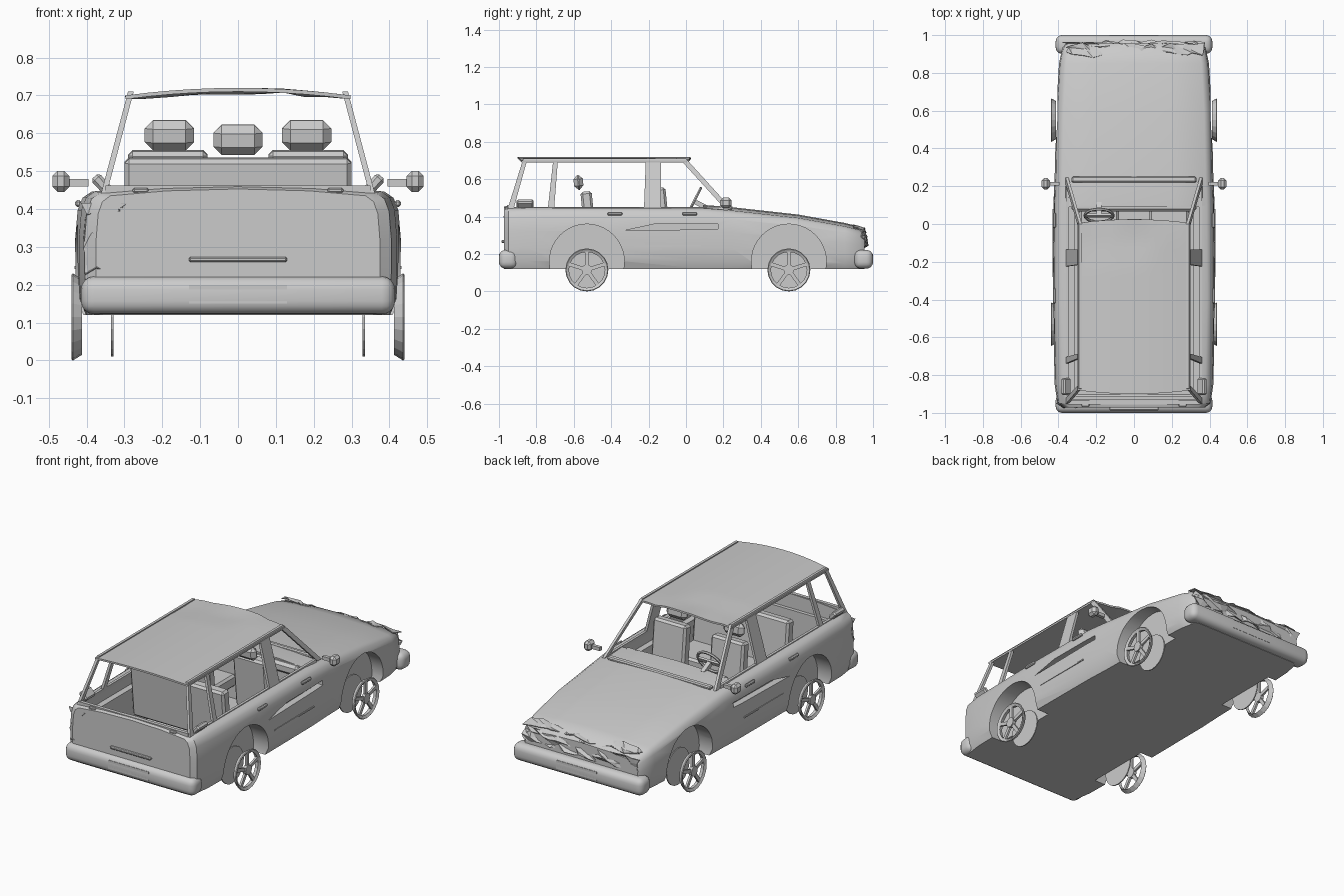
import bpy, bmesh, math, random
from mathutils import Vector, Matrix

if "Cube" in bpy.data.objects:
    bpy.data.objects.remove(bpy.data.objects["Cube"])

random.seed(4)


def make(name, verts, faces):
    me = bpy.data.meshes.new(name)
    me.from_pydata([tuple(v) for v in verts], [], faces)
    bm = bmesh.new()
    bm.from_mesh(me)
    bmesh.ops.recalc_face_normals(bm, faces=bm.faces)
    bm.to_mesh(me)
    bm.free()
    ob = bpy.data.objects.new(name, me)
    bpy.context.collection.objects.link(ob)
    return ob


def activate(ob):
    bpy.ops.object.select_all(action='DESELECT')
    ob.select_set(True)
    bpy.context.view_layer.objects.active = ob


def smooth(ob, deg=35):
    activate(ob)
    for m in list(ob.modifiers):
        bpy.ops.object.modifier_apply(modifier=m.name)
    bpy.ops.object.shade_smooth_by_angle(angle=math.radians(deg))


def loft(name, rings):
    n = len(rings[0])
    faces = [(i * n + j, i * n + (j + 1) % n, (i + 1) * n + (j + 1) % n, (i + 1) * n + j)
             for i in range(len(rings) - 1) for j in range(n)]
    faces += [tuple(range(n)), tuple(range((len(rings) - 1) * n, len(rings) * n))]
    return make(name, [p for r in rings for p in r], faces)


def box(name, loc, size, rot=(0, 0, 0), bevel=0.0, seg=1):
    bpy.ops.mesh.primitive_cube_add(size=1, location=loc, rotation=rot)
    ob = bpy.context.object
    ob.name = name
    ob.scale = size
    bpy.ops.object.transform_apply(location=False, rotation=False, scale=True)
    if bevel:
        m = ob.modifiers.new("bevel", 'BEVEL')
        m.width, m.segments = bevel, seg
        if seg > 1:
            smooth(ob)
    return ob


def cut(ob, cutter):
    m = ob.modifiers.new("cut", 'BOOLEAN')
    m.operation, m.solver, m.object = 'DIFFERENCE', 'EXACT', cutter
    cutter.hide_render = True
    cutter.hide_set(True)


# body shell: cross sections (y, half width, top height) lofted along the length
def section(y, w, t):
    h = t - 0.12
    half = [(0.95, 0), (0.99, 0.13), (1.0, 0.35), (1.0, 0.62), (0.985, 0.85), (0.955, 0.95), (0.9, 1.0)]
    right = [(w * a, y, 0.12 + h * b) for a, b in half]
    top = [(w * 0.5, y, t + 0.013), (0, y, t + 0.018), (-w * 0.5, y, t + 0.013)]
    return right + top + [(-x, yy, z) for x, yy, z in reversed(right)]


body = loft("body", [section(*s) for s in (
    (-0.972, 0.375, 0.435), (-0.95, 0.405, 0.443), (-0.85, 0.42, 0.447), (-0.4, 0.43, 0.446),
    (0.1, 0.427, 0.444), (0.25, 0.42, 0.432), (0.6, 0.412, 0.393), (0.85, 0.397, 0.348),
    (0.93, 0.38, 0.328), (0.955, 0.36, 0.30))])

# hollow cabin
cut(body, box("cabin_cutter", (0, -0.41, 0.4), (0.63, 1.0, 0.5)))
cut(body, box("sill_cutter", (0, -0.42, 0.5), (0.70, 1.02, 0.24)))
# wheel arches and door grooves
wedge = [(-0.33, 0.325), (-0.17, 0.36), (0.17, 0.36), (0.17, 0.333)]
for s in (-1, 1):
    for y in (-0.53, 0.55):
        bpy.ops.mesh.primitive_cylinder_add(vertices=40, radius=0.2, depth=0.2,
                                            location=(s * 0.43, y, 0.16), rotation=(0, math.pi / 2, 0))
        bpy.context.object.name = "arch_cutter"
        cut(body, bpy.context.object)
    cut(body, loft("groove_cutter", [[(s * x, y, z) for y, z in wedge] for x in (0.39, 0.5)]))
smooth(body)


# window frame pieces lying on the inward leaning side plane
def pillar(name, pts):
    for s in (-1, 1):
        def ring(d):
            return [(s * (0.362 - (z - 0.44) * 0.265 - d), y, z) for y, z in pts]
        loft(name, [ring(0), ring(0.015)])


pillar("front_pillar", [(0.245, 0.44), (0.21, 0.44), (-0.022, 0.695), (0.0, 0.71)])
pillar("middle_pillar", [(-0.225, 0.43), (-0.134, 0.43), (-0.134, 0.70), (-0.215, 0.70)])
pillar("rear_door_pillar", [(-0.74, 0.43), (-0.706, 0.43), (-0.685, 0.70), (-0.71, 0.70)])
pillar("rear_pillar", [(-0.957, 0.43), (-0.925, 0.43), (-0.85, 0.70), (-0.87, 0.71)])
pillar("roof_rail", [(-0.87, 0.69), (0.0, 0.69), (0.0, 0.71), (-0.87, 0.71)])
pillar("window_sill", [(-0.95, 0.43), (0.2, 0.43), (0.2, 0.452), (-0.95, 0.452)])

# roof, crowned and slightly dented at the front
verts, faces = [], []
nx, ny = 10, 12
for j in range(ny + 1):
    for i in range(nx + 1):
        u, v = i / nx * 2 - 1, j / ny
        dent = random.uniform(-0.008, 0.002) if v > 0.75 and abs(u) < 0.95 else 0
        bow = 0.02 * (1 - u * u)
        verts.append((0.298 * u, -0.88 + 0.885 * v + (0.02 * (1 - u * u) * (2 * v - 1)), 0.70 + bow + dent))
for j in range(ny):
    for i in range(nx):
        a = j * (nx + 1) + i
        faces.append((a, a + 1, a + nx + 2, a + nx + 1))
roof = make("roof", verts, faces)
roof.modifiers.new("thick", 'SOLIDIFY').thickness = 0.01
smooth(roof)

# tailgate ledge, dashboard and cowl strip
box("tailgate_ledge", (0, -0.945, 0.452), (0.70, 0.02, 0.02))
box("cowl", (0, 0.235, 0.447), (0.66, 0.03, 0.02), (-0.1, 0, 0), 0.006)
box("dashboard", (0, 0.09, 0.42), (0.66, 0.05, 0.06), bevel=0.015)

# bumpers
for s in (-1, 1):
    box("bumper", (0, s * 0.95, 0.172), (0.83, 0.1, 0.1), bevel=0.035, seg=4)
    box("number_plate", (0, s * 0.995, 0.175), (0.26, 0.01, 0.05))


# seats with headrests
def headrest(x, y, z):
    box("headrest", (x, y, z), (0.13, 0.05, 0.08), (0.1, 0, 0), 0.022)


for x in (-0.185, 0.185):
    box("front_seat_back", (x, -0.125, 0.40), (0.21, 0.06, 0.31), (0.1, 0, 0), 0.012)
    box("front_seat_cushion", (x, 0.0, 0.255), (0.21, 0.2, 0.07), bevel=0.012)
    headrest(x * 0.98, -0.18, 0.595)
box("rear_seat_back", (0, -0.52, 0.385), (0.6, 0.06, 0.30), (0.1, 0, 0), 0.012)
box("rear_seat_cushion", (0, -0.39, 0.25), (0.6, 0.22, 0.07), bevel=0.012)
headrest(0, -0.575, 0.583)

# steering wheel
tilt = (math.radians(63), 0, 0)
bpy.ops.mesh.primitive_torus_add(major_radius=0.075, minor_radius=0.008, major_segments=20,
                                 minor_segments=6, location=(-0.185, 0.045, 0.485), rotation=tilt)
bpy.context.object.name = "steering_wheel"
box("steering_spoke", (-0.185, 0.045, 0.485), (0.145, 0.025, 0.012), tilt)
box("steering_column", (-0.185, 0.075, 0.465), (0.025, 0.025, 0.08), tilt)


# wheels: open rim, five spokes, hub and inner disc
def wheel(s, y):
    n = 20
    c = Vector((0, y, 0.115))
    prof = [(0.412, 0.1), (0.436, 0.115), (0.44, 0.111), (0.432, 0.096)]
    rings = []
    for k in range(n):
        a = 2 * math.pi * k / n
        rings.append([c + Vector((s * x, r * math.cos(a), r * math.sin(a))) for x, r in prof])
    m = len(prof)
    make("rim", [p for r in rings for p in r],
         [(k * m + j, k * m + (j + 1) % m, (k + 1) % n * m + (j + 1) % m, (k + 1) % n * m + j)
          for k in range(n) for j in range(m)])
    for k in range(5):
        a = math.pi / 2 + 2 * math.pi * k / 5
        box("spoke", (s * 0.428, y + 0.06 * math.cos(a), 0.115 + 0.06 * math.sin(a)),
            (0.012, 0.09, 0.02), (a, 0, 0))
    for name, x, r, d in (("hub", 0.43, 0.028, 0.02), ("inner_disc", 0.332, 0.105, 0.006)):
        bpy.ops.mesh.primitive_cylinder_add(vertices=20, radius=r, depth=d, location=(s * x, y, 0.115),
                                            rotation=(0, math.pi / 2, 0))
        bpy.context.object.name = name


for s in (-1, 1):
    for y in (-0.53, 0.55):
        wheel(s, y)
    # mirrors, rear corner blocks and handles
    box("mirror", (s * 0.468, 0.213, 0.473), (0.045, 0.06, 0.056), bevel=0.014)
    box("mirror_arm", (s * 0.425, 0.213, 0.47), (0.06, 0.02, 0.02))
    box("rear_corner_block", (s * 0.36, -0.86, 0.466), (0.03, 0.09, 0.055), (0, s * 0.75, 0), 0.008)
    for y in (-0.38, 0.02):
        box("door_handle", (s * 0.422, y, 0.415), (0.016, 0.08, 0.018), bevel=0.005)
    box("tailgate_knob", (s * 0.257, -0.955, 0.449), (0.042, 0.025, 0.014), bevel=0.004)
    box("side_trim", (s * 0.429, -0.1, 0.245), (0.006, 0.36, 0.008))
box("tailgate_handle", (0, -0.977, 0.267), (0.26, 0.02, 0.014), bevel=0.004)


# crumpled sheets at the smashed corner and nose
def crumple(name, origin, u, v, nu, nv, amp):
    o, u, v = Vector(origin), Vector(u), Vector(v)
    vs = [o + u * (i / nu) + v * (j / nv) + Vector([random.uniform(-k, k) for k in amp])
          for j in range(nv + 1) for i in range(nu + 1)]
    fs = []
    for j in range(nv):
        for i in range(nu):
            a = j * (nu + 1) + i
            fs += [(a, a + 1, a + nu + 2), (a, a + nu + 2, a + nu + 1)]
    ob = make(name, vs, fs)
    ob.modifiers.new("thick", 'SOLIDIFY').thickness = 0.004


crumple("smashed_rear_corner", (-0.41, -0.955, 0.235), (0.11, -0.015, 0), (0, 0.01, 0.19), 3, 6,
        (0.016, 0.018, 0.012))
crumple("smashed_nose_edge", (-0.36, 0.945, 0.335), (0.72, 0, 0), (0, -0.05, 0.015), 16, 2,
        (0.015, 0.016, 0.009))
crumple("smashed_grille", (-0.37, 0.96, 0.24), (0.74, 0, 0), (0, -0.01, 0.075), 16, 3,
        (0.015, 0.018, 0.01))
